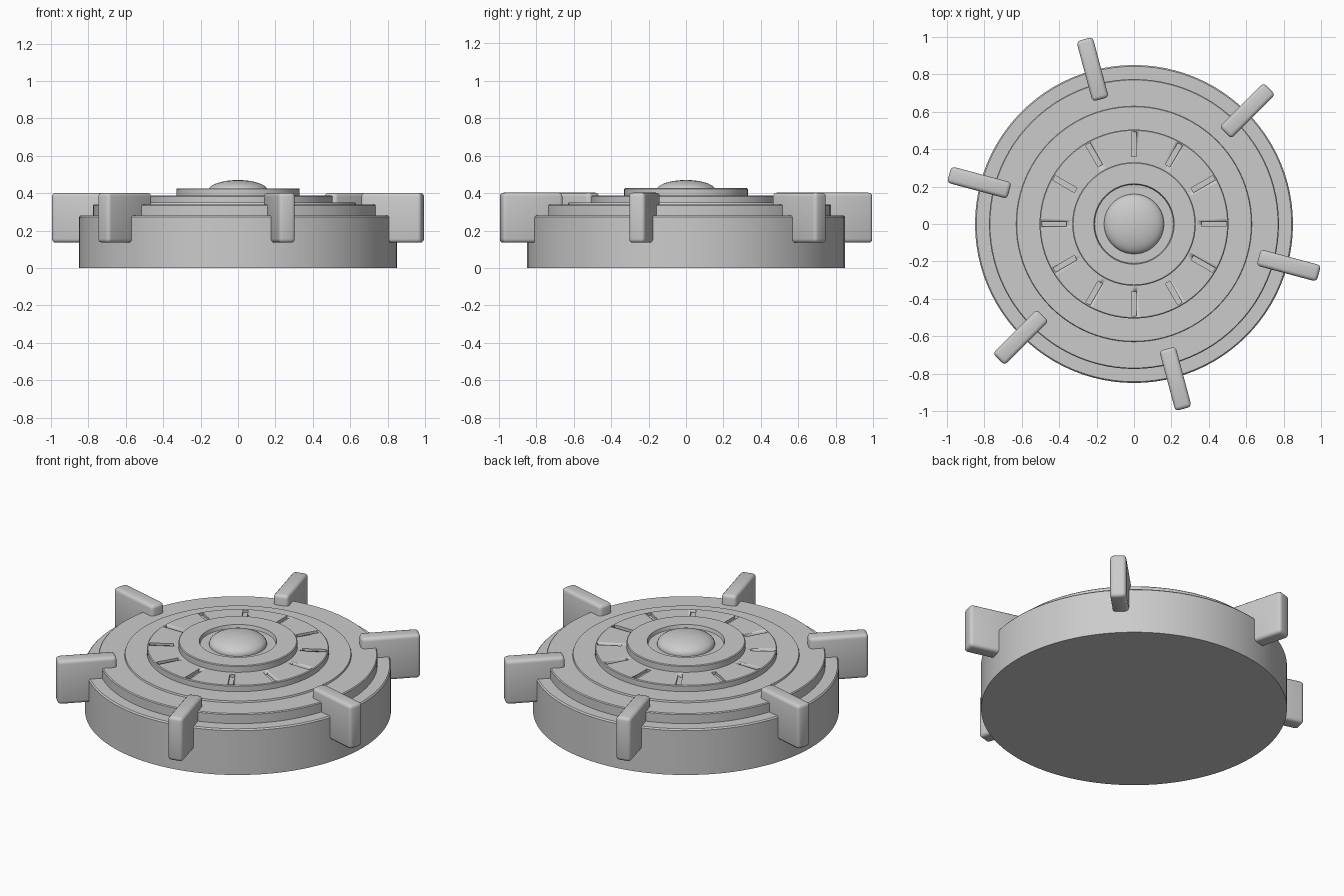
import bpy, bmesh, math
from mathutils import Matrix

if "Cube" in bpy.data.objects:
    bpy.data.objects.remove(bpy.data.objects["Cube"])

SEG = 96


def finish(name, bm, angle=35):
    bmesh.ops.recalc_face_normals(bm, faces=bm.faces[:])
    me = bpy.data.meshes.new(name)
    bm.to_mesh(me)
    bm.free()
    ob = bpy.data.objects.new(name, me)
    bpy.context.collection.objects.link(ob)
    bpy.ops.object.select_all(action='DESELECT')
    ob.select_set(True)
    bpy.context.view_layer.objects.active = ob
    bpy.ops.object.shade_smooth_by_angle(angle=math.radians(angle))
    return ob


def lathe(name, profile):
    """Spin an (r, z) profile whose ends lie on the z axis."""
    bm = bmesh.new()
    vs = [bm.verts.new((r, 0, z)) for r, z in profile]
    es = [bm.edges.new(p) for p in zip(vs, vs[1:])]
    bmesh.ops.spin(bm, geom=vs + es, axis=(0, 0, 1), cent=(0, 0, 0),
                   angle=2 * math.pi, steps=SEG, use_duplicate=False)
    bmesh.ops.remove_doubles(bm, verts=bm.verts[:], dist=1e-4)
    return finish(name, bm)


def add_box(bm, r0, r1, width, z0, z1, angle):
    """Box lying along a radius from r0 to r1."""
    m = (Matrix.Rotation(angle, 4, 'Z')
         @ Matrix.Translation(((r0 + r1) / 2, 0, (z0 + z1) / 2))
         @ Matrix.Diagonal((r1 - r0, width, z1 - z0, 1)))
    bmesh.ops.create_cube(bm, size=1, matrix=m)


# Stepped round body with a shallow recess around the dome
body = lathe("stepped_body", [
    (0, 0), (0.85, 0), (0.85, 0.272), (0.843, 0.28),
    (0.775, 0.28), (0.775, 0.335), (0.77, 0.34),
    (0.63, 0.34), (0.627, 0.35), (0.505, 0.35),
    (0.505, 0.383), (0.50, 0.387), (0.33, 0.387),
    (0.33, 0.422), (0.325, 0.426), (0.215, 0.426),
    (0.21, 0.405), (0, 0.405)])

# Twelve radial slots cut in the inner ring
bm = bmesh.new()
for k in range(12):
    add_box(bm, 0.36, 0.493, 0.028, 0.37, 0.42, math.radians(30 * k))
cutter = finish("slot_cutter", bm)
cutter.hide_render = True
cutter.hide_set(True)
cut = body.modifiers.new("slots", 'BOOLEAN')
cut.operation = 'DIFFERENCE'
cut.solver = 'EXACT'
cut.object = cutter

# Central dome
N = 10
dome = [(0, 0.39), (0.16, 0.39)]
dome += [(0.16 * math.cos(a), 0.412 + 0.058 * math.sin(a))
         for a in (math.pi / 2 * i / N for i in range(N))]
dome.append((0, 0.47))
lathe("center_dome", dome)

# Six rounded fins around the rim
for k in range(6):
    bm = bmesh.new()
    add_box(bm, 0.69, 1.023, 0.09, 0.135, 0.402, math.radians(45 + 60 * k))
    bmesh.ops.bevel(bm, geom=bm.edges[:], offset=0.02, segments=3,
                    profile=0.5, affect='EDGES')
    finish(f"rim_fin_{k + 1}", bm, 50)
